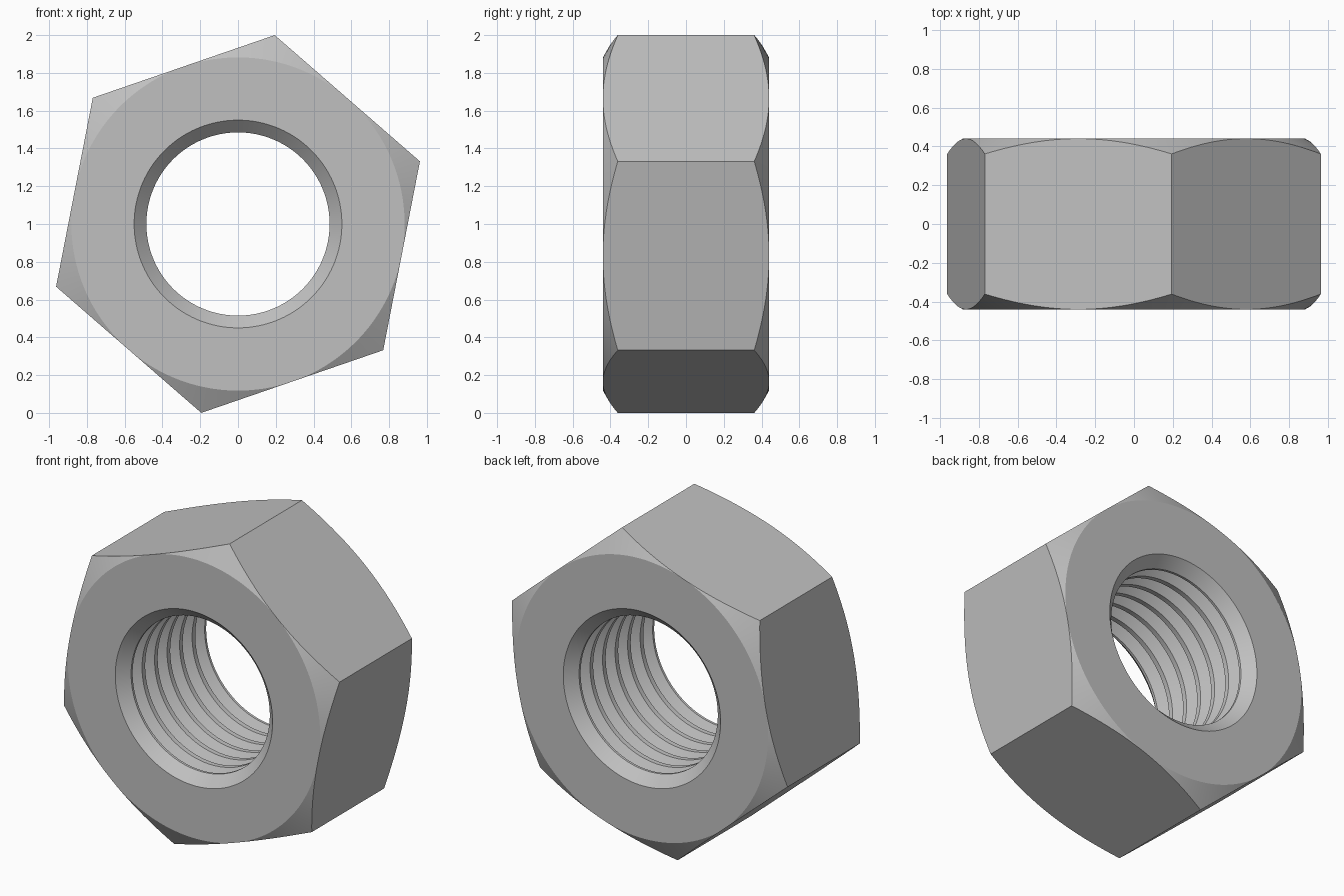
import bpy, bmesh
from math import sin, cos, tan, radians, pi

if "Cube" in bpy.data.objects:
    bpy.data.objects.remove(bpy.data.objects["Cube"])

CORNER = 1.0186                      # radius to the hexagon corners
FLAT = CORNER * cos(pi / 6)          # radius to the hexagon flats
HALF = 0.44                          # half thickness
BORE, ROOT = 0.485, 0.55             # thread crest and root radii
SINK = 0.065                         # countersink depth
TURNS, SEG = 6, 144
START = radians(19)                  # angle of the first corner

# Threaded bore profile (radius, y), front to back, with countersinks
bore_end = HALF - SINK
pitch = 2 * bore_end / TURNS
bore = [(ROOT, -HALF), (BORE, -bore_end)]
for i in range(TURNS):
    y = -bore_end + i * pitch
    bore += [(BORE, y + pitch * 2 / 16), (ROOT, y + pitch * 7 / 16),
             (ROOT, y + pitch * 9 / 16), (BORE, y + pitch * 14 / 16)]
bore += [(BORE, bore_end), (ROOT, HALF)]


def section(t):
    """Closed radial section at angle t from the first corner."""
    rim = FLAT / cos(t % (pi / 3) - pi / 6)
    edge = HALF - (rim - FLAT) * tan(radians(30))
    return bore + [(FLAT, HALF), (rim, edge), (rim, -edge), (FLAT, -HALF)]


# Sweep the section around the y axis
bm = bmesh.new()
rings = []
for k in range(SEG):
    t = 2 * pi * k / SEG
    a = START + t
    rings.append([bm.verts.new((r * cos(a), y, 1 + r * sin(a)))
                  for r, y in section(t)])
n = len(rings[0])
for k in range(SEG):
    p, q = rings[k], rings[(k + 1) % SEG]
    for j in range(n):
        m = (j + 1) % n
        bm.faces.new((p[j], p[m], q[m], q[j]))
bmesh.ops.remove_doubles(bm, verts=bm.verts[:], dist=1e-5)
bmesh.ops.recalc_face_normals(bm, faces=bm.faces[:])

mesh = bpy.data.meshes.new("hex_nut")
bm.to_mesh(mesh)
bm.free()
nut = bpy.data.objects.new("hex_nut", mesh)
bpy.context.collection.objects.link(nut)

# Plain steel
steel = bpy.data.materials.new("steel grey")
steel.diffuse_color = (0.53, 0.53, 0.53, 1)
steel.use_nodes = True
steel.node_tree.nodes["Principled BSDF"].inputs["Base Color"].default_value = steel.diffuse_color
mesh.materials.append(steel)

bpy.context.view_layer.objects.active = nut
nut.select_set(True)
bpy.ops.object.shade_smooth_by_angle(angle=radians(20))
